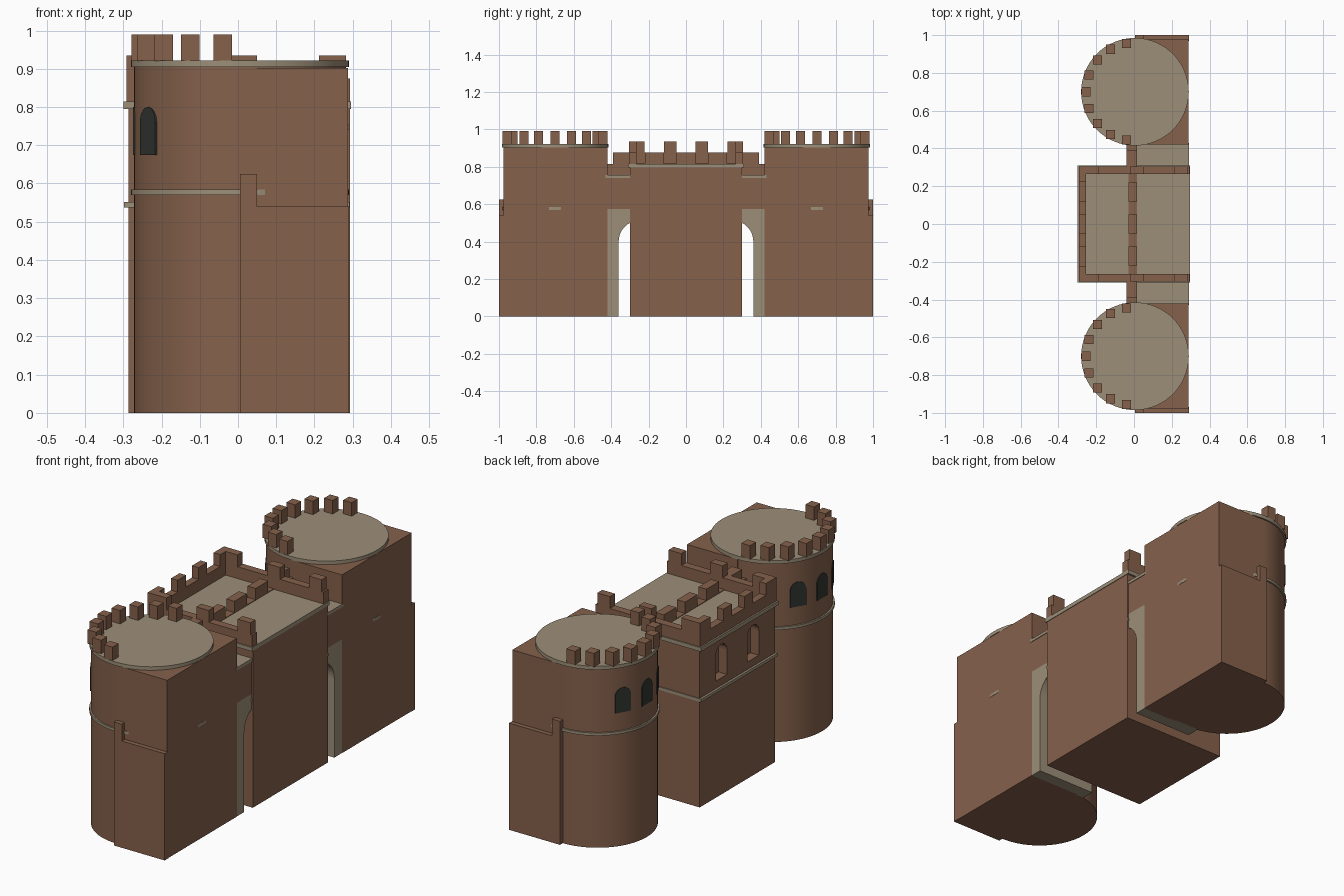
import bpy, bmesh, math
from math import sin, cos, radians

if "Cube" in bpy.data.objects:
    bpy.data.objects.remove(bpy.data.objects["Cube"])


def material(name, rgb):
    m = bpy.data.materials.new(name)
    m.diffuse_color = (*rgb, 1)
    m.use_nodes = True
    m.node_tree.nodes["Principled BSDF"].inputs["Base Color"].default_value = m.diffuse_color
    return m


BROWN = material("brown stone", (0.235, 0.12, 0.071))
TAN = material("tan trim", (0.335, 0.275, 0.19))
DARK = material("dark window", (0.032, 0.036, 0.03))


def finish(name, bm, mat):
    bmesh.ops.recalc_face_normals(bm, faces=bm.faces[:])
    me = bpy.data.meshes.new(name)
    bm.to_mesh(me)
    bm.free()
    me.materials.append(mat)
    ob = bpy.data.objects.new(name, me)
    bpy.context.collection.objects.link(ob)
    return ob


def boxes(name, mat, spans):
    """One object from boxes given as (x0, x1, y0, y1, z0, z1)."""
    bm = bmesh.new()
    for x0, x1, y0, y1, z0, z1 in spans:
        vs = bmesh.ops.create_cube(bm, size=1)["verts"]
        for v in vs:
            v.co = ((x0 + x1) / 2 + v.co.x * (x1 - x0),
                    (y0 + y1) / 2 + v.co.y * (y1 - y0),
                    (z0 + z1) / 2 + v.co.z * (z1 - z0))
    return finish(name, bm, mat)


def extrude_x(name, mat, profile, x0, x1):
    """Extrude a (y, z) outline from x0 to x1."""
    bm = bmesh.new()
    f = bm.faces.new([bm.verts.new((x0, y, z)) for y, z in profile])
    new = bmesh.ops.extrude_face_region(bm, geom=[f])["geom"]
    bmesh.ops.translate(bm, vec=(x1 - x0, 0, 0),
                        verts=[g for g in new if isinstance(g, bmesh.types.BMVert)])
    return finish(name, bm, mat)


def disc(name, mat, y, r, z0, z1):
    bm = bmesh.new()
    bmesh.ops.create_cone(bm, cap_ends=True, segments=64, radius1=r, radius2=r, depth=z1 - z0)
    ob = finish(name, bm, mat)
    ob.location = (CX, y, (z0 + z1) / 2)
    bpy.context.view_layer.objects.active = ob
    ob.select_set(True)
    bpy.ops.object.shade_smooth_by_angle(angle=radians(30))
    ob.select_set(False)
    return ob


def arch(w, z0, z1, n=12):
    """Round-topped window outline centred on y = 0."""
    r = w / 2
    return [(-r, z0), (r, z0)] + [(r * cos(math.pi * i / n), z1 - r + r * sin(math.pi * i / n))
                                  for i in range(n + 1)]


def sided(s, x0, x1, y0, y1, z0, z1):
    """Box span placed on the s = +1 or -1 side in y."""
    a, b = sorted((s * y0, s * y1))
    return (x0, x1, a, b, z0, z1)


CX = 0.005   # tower centre in x

for s, side in ((-1, "front"), (1, "rear")):
    ty = 0.7 * s
    # round tower with square back, trim ring and roof disc
    disc(side + "_tower", BROWN, ty, 0.277, 0, 0.906)
    disc(side + "_tower_ring", TAN, ty, 0.285, 0.57, 0.584)
    disc(side + "_tower_roof", TAN, ty, 0.285, 0.904, 0.922)
    boxes(side + "_tower_back", BROWN, [sided(s, CX, 0.288, 0.42, 0.977, 0, 0.902)])
    # tower battlements
    h = 0.024
    merlons = []
    for k in range(-4, 5):
        a = radians(20 * k)
        x, y = CX - 0.26 * cos(a), ty + 0.26 * sin(a)
        merlons.append((x - h, x + h, y - h, y + h, 0.92, 0.99))
    boxes(side + "_tower_merlons", BROWN, merlons)
    # tower windows
    for k in (-30, 0, 30):
        w = extrude_x(side + "_tower_window", DARK, arch(0.08, 0.675, 0.8), -0.279, -0.2705)
        w.location = (CX, ty, 0)
        w.rotation_euler.z = radians(k)
    # outer wall stub
    boxes(side + "_wall_stub", BROWN, [sided(s, CX, 0.29, 0.97, 1.0, 0, 0.54),
                                       sided(s, CX, 0.05, 0.97, 1.0, 0.54, 0.625)])
    # arched side passage between tower and gatehouse
    r, n = 0.113, 8
    prof = [(0.43, 0), (0.36, 0)]
    for i in range(n + 1):
        a = radians(62) * i / n
        prof.append((0.247 + r * cos(a), 0.4 + r * sin(a)))
    prof += [(0.29, 0.51), (0.29, 0.575), (0.43, 0.575)]
    extrude_x(side + "_passage_arch", TAN, [(s * y, z) for y, z in prof], -0.04, 0.287)
    boxes(side + "_passage_wall", BROWN, [sided(s, -0.04, 0.287, 0.29, 0.43, 0.575, 0.742),
                                          sided(s, -0.04, 0.015, 0.29, 0.43, 0.742, 0.815),
                                          sided(s, -0.04, 0.015, 0.29, 0.39, 0.815, 0.875)])
    boxes(side + "_passage_walkway", TAN, [sided(s, 0.015, 0.29, 0.29, 0.43, 0.74, 0.755)])

# gatehouse body with two recessed windows
body = boxes("gatehouse", BROWN, [(-0.287, 0.293, -0.3, 0.3, 0, 0.80)])
for s in (-1, 1):
    cut = extrude_x("window_cutter", BROWN, arch(0.09, 0.59, 0.76), -0.32, -0.24)
    cut.location.y = 0.127 * s
    cut.hide_render = True
    cut.display_type = 'WIRE'
    m = body.modifiers.new("window", 'BOOLEAN')
    m.operation = 'DIFFERENCE'
    m.object = cut

# gatehouse trim: lower band on the entrance face, upper band and roof
boxes("gatehouse_lower_band", TAN, [(-0.298, -0.28, -0.305, 0.305, 0.537, 0.552),
                                    (-0.298, 0.292, 0.29, 0.305, 0.537, 0.552),
                                    (-0.298, 0.292, -0.305, -0.29, 0.537, 0.552)])
boxes("gatehouse_roof", TAN, [(-0.3, 0.296, -0.31, 0.31, 0.795, 0.815)])

# parapet on three sides, open at the back
boxes("gatehouse_parapet", BROWN, [(-0.292, -0.255, -0.305, 0.305, 0.815, 0.875),
                                   (-0.255, 0.293, 0.265, 0.305, 0.815, 0.875),
                                   (-0.255, 0.293, -0.305, -0.265, 0.815, 0.875)])
top = []
for s in (-1, 1):
    top += [sided(s, -0.292, -0.255, 0.05, 0.118, 0.875, 0.935),
            sided(s, -0.292, -0.255, 0.222, 0.305, 0.875, 0.935)]
    top += [sided(s, x0, x1, 0.265, 0.305, 0.875, 0.935)
            for x0, x1 in ((-0.255, -0.187), (-0.02, 0.05), (0.212, 0.283))]
boxes("gatehouse_merlons", BROWN, top)

# cross wall over the roof with low merlons
boxes("cross_wall", BROWN, [(-0.03, 0.015, -0.265, 0.265, 0.80, 0.818)])
boxes("cross_wall_merlons", BROWN, [(-0.03, 0.015, y - 0.05, y + 0.05, 0.816, 0.875)
                                    for y in (-0.17, 0, 0.17)])
